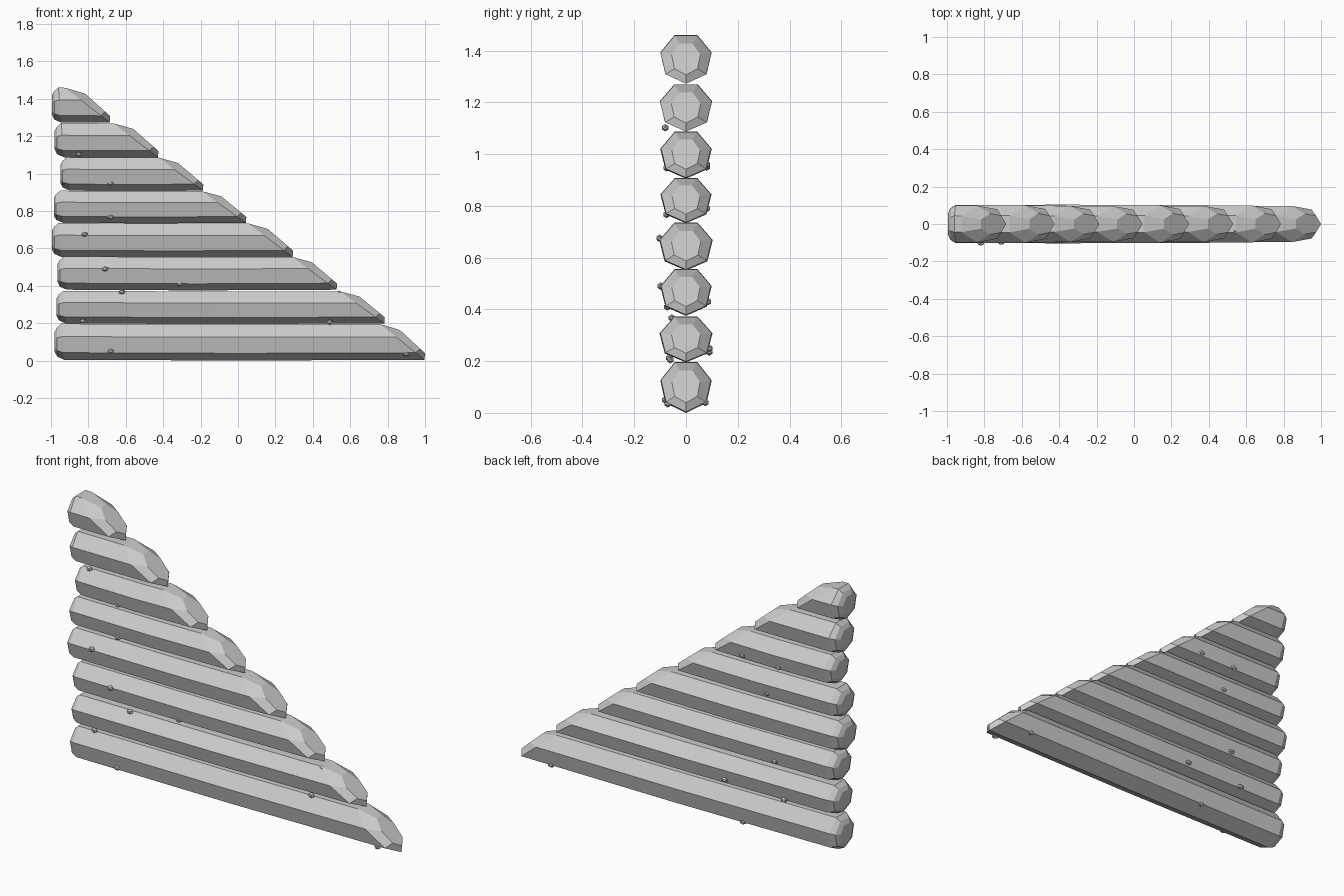
import bpy, bmesh, math
from mathutils import Matrix, Vector

wood = bpy.data.materials.new("plain grey")
wood.diffuse_color = (0.6, 0.6, 0.6, 1)

SIDES = 7
# flat-topped heptagon: y factor and height fraction (0 bottom, 1 top)
PROFILE = []
for k in range(SIDES):
    a = -math.pi / 2 + 2 * math.pi * k / SIDES
    PROFILE.append((math.cos(a), (math.sin(a) + 1) / 1.901))


def finish(bm, name):
    bmesh.ops.recalc_face_normals(bm, faces=bm.faces)
    me = bpy.data.meshes.new(name)
    bm.to_mesh(me)
    bm.free()
    me.materials.append(wood)
    ob = bpy.data.objects.new(name, me)
    bpy.context.collection.objects.link(ob)
    return ob


def make_log(name, x0, x1, zb, zt, ry):
    bm = bmesh.new()
    h = zt - zb

    def ring(xbot, xtop, lo, hi, sy, dz=0.0):
        return [bm.verts.new((xbot + (xtop - xbot) * t, c * ry * sy,
                              zb + dz + h * (lo + (hi - lo) * t))) for c, t in PROFILE]

    xm = (x0 + x1) / 2
    rings = [
        ring(x0 + 0.005, x0 + 0.005, 0.24, 0.78, 0.52),     # left cap
        ring(x0 + 0.018, x0 + 0.018, 0.11, 0.90, 0.82),     # left bevel
        ring(x0 + 0.055, x0 + 0.04, 0.02, 1.0, 0.98),       # log body
    ]
    if x1 - x0 > 0.6:
        rings.append(ring(xm, xm, 0.0, 0.985, 1.0))
    rings += [
        ring(x1 - 0.003, x1 - 0.24, 0.02, 0.99, 0.97),      # slanted cut
        ring(x1, x1 - 0.135, 0.20, 0.83, 0.55),             # slanted cap
    ]
    for a, b in zip(rings, rings[1:]):
        for i in range(SIDES):
            j = (i + 1) % SIDES
            bm.faces.new((a[i], a[j], b[j], b[i]))
    bm.faces.new(rings[0])
    bm.faces.new(rings[-1])
    return finish(bm, name)


# stacked logs: left x, right x, bottom z, top z, half depth
LOGS = [
    (-0.985, 1.0, 0.0, 0.197, 0.102), (-0.975, 0.785, 0.195, 0.372, 0.105),
    (-0.97, 0.53, 0.375, 0.556, 0.102), (-1.0, 0.295, 0.55, 0.735, 0.106),
    (-0.99, 0.045, 0.733, 0.908, 0.101), (-0.955, -0.185, 0.905, 1.087, 0.102),
    (-0.985, -0.425, 1.083, 1.27, 0.106), (-1.0, -0.683, 1.268, 1.46, 0.104),
]
for n, args in enumerate(LOGS):
    make_log(f"log_{n + 1}", *args)

# small knots: x, y, z
KNOTS = [
    (-0.85, -0.08, 1.102), (-0.68, -0.075, 0.947), (-0.68, -0.075, 0.767),
    (-0.82, -0.102, 0.675), (-0.71, -0.098, 0.49), (-0.62, -0.055, 0.367),
    (-0.31, -0.072, 0.41), (-0.83, -0.065, 0.212), (-0.68, -0.08, 0.05),
    (0.49, -0.06, 0.205), (0.90, -0.07, 0.035), (0.54, -0.04, 0.36),
    (0.77, 0.075, 0.04), (-0.4, 0.075, 0.04), (-0.3, 0.09, 0.25),
    (-0.66, 0.09, 0.235), (-0.6, 0.085, 0.43), (-0.55, 0.08, 0.79),
    (-0.62, 0.08, 0.95), (-0.4, 0.08, 0.96),
]
bm = bmesh.new()
for p in KNOTS:
    bmesh.ops.create_icosphere(
        bm, subdivisions=1, radius=0.016,
        matrix=Matrix.Translation(Vector(p)) @ Matrix.Diagonal((1.2, 0.9, 0.9, 1)))
finish(bm, "knots")
